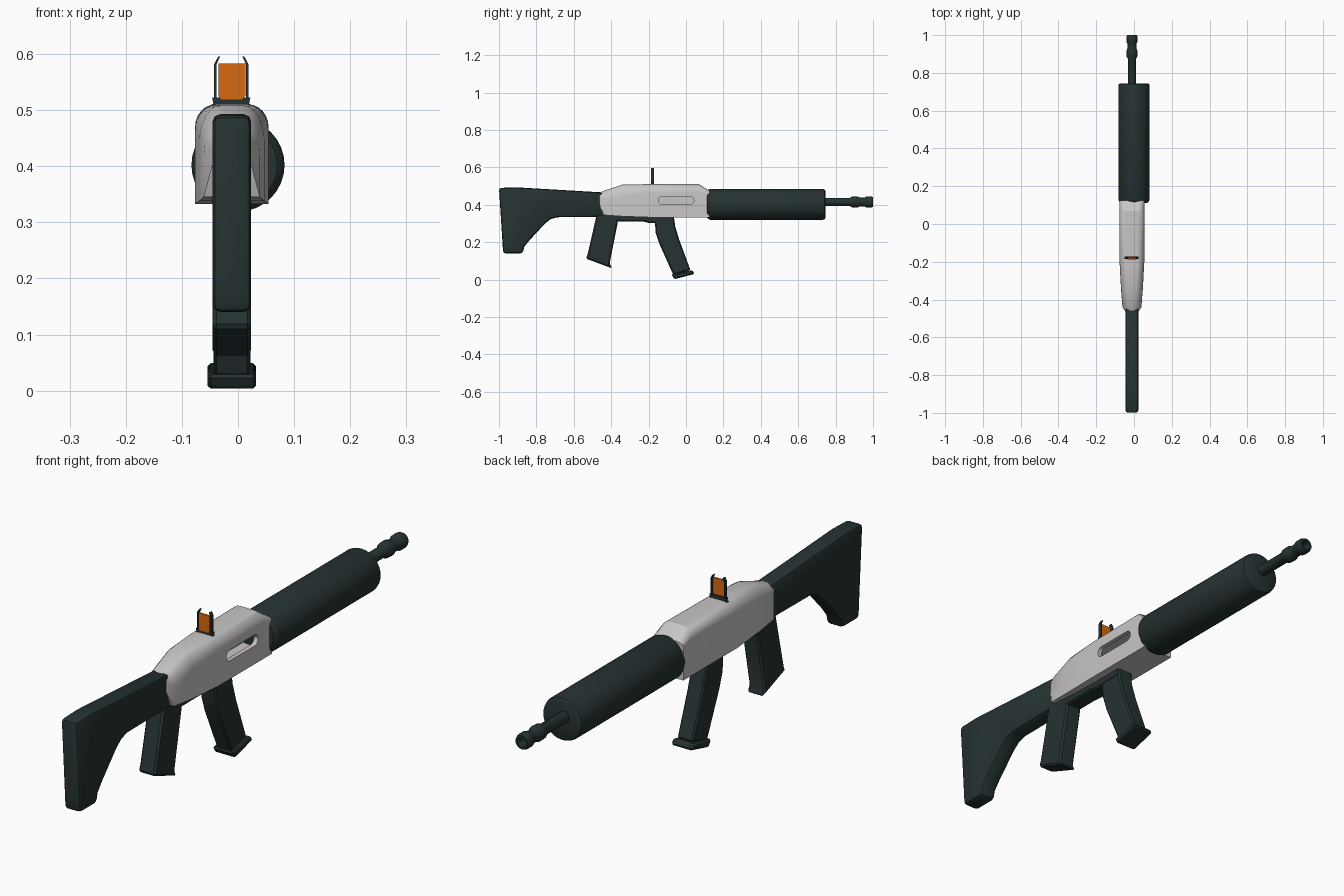
import bpy, bmesh, math

if "Cube" in bpy.data.objects:
    bpy.data.objects.remove(bpy.data.objects["Cube"])

CX = -0.011  # the body sits slightly left of the fore tube


def material(name, rgb):
    m = bpy.data.materials.new(name)
    m.diffuse_color = (*rgb, 1)
    m.use_nodes = True
    m.node_tree.nodes["Principled BSDF"].inputs["Base Color"].default_value = m.diffuse_color
    return m


DARK = material("dark green", (0.019, 0.032, 0.032))
GREY = material("light grey", (0.58, 0.565, 0.56))
ORANGE = material("orange", (0.68, 0.14, 0.005))


def finish(name, bm, mat, bevel=0.0, segments=1, angle=35):
    bmesh.ops.recalc_face_normals(bm, faces=bm.faces)
    me = bpy.data.meshes.new(name)
    bm.to_mesh(me)
    bm.free()
    ob = bpy.data.objects.new(name, me)
    bpy.context.collection.objects.link(ob)
    me.materials.append(mat)
    if bevel:
        b = ob.modifiers.new("bevel", 'BEVEL')
        b.width, b.segments, b.limit_method = bevel, segments, 'ANGLE'
        b.angle_limit = math.radians(40)
        apply_all(ob)
    smooth(ob, angle)
    return ob


def activate(ob):
    bpy.ops.object.select_all(action='DESELECT')
    ob.select_set(True)
    bpy.context.view_layer.objects.active = ob


def apply_all(ob):
    activate(ob)
    for m in list(ob.modifiers):
        bpy.ops.object.modifier_apply(modifier=m.name)


def smooth(ob, angle=35):
    activate(ob)
    bpy.ops.object.shade_smooth_by_angle(angle=math.radians(angle))


def loft(name, rings, mat, **kw):
    """Skin a list of rings that all have the same point count."""
    bm = bmesh.new()
    vs = [[bm.verts.new(p) for p in r] for r in rings]
    n = len(vs[0])
    for a, b in zip(vs, vs[1:]):
        for i in range(n):
            j = (i + 1) % n
            bm.faces.new((a[i], a[j], b[j], b[i]))
    bm.faces.new(vs[0])
    bm.faces.new(vs[-1])
    return finish(name, bm, mat, **kw)


def side_prism(name, pts, half, mat, cx=CX, **kw):
    """Side profile in (y, z), given thickness across x."""
    return loft(name, [[(cx + s * half, y, z) for y, z in pts] for s in (-1, 1)], mat, **kw)


def front_prism(name, pts, y0, y1, mat, **kw):
    """Front profile in (x, z), extruded along y."""
    return loft(name, [[(x, y, z) for x, z in pts] for y in (y0, y1)], mat, **kw)


def lathe(name, prof, cx, cz, sides, mat):
    """Profile of (y, radius) turned round an axis along y."""
    rings = [[(cx + r * math.cos(2 * math.pi * i / sides), y,
               cz + r * math.sin(2 * math.pi * i / sides)) for i in range(sides)]
             for y, r in prof]
    return loft(name, rings, mat)


# Shoulder stock
side_prism("stock", [(-1.0, 0.49), (-0.905, 0.493), (-0.43, 0.465), (-0.43, 0.335),
                     (-0.69, 0.333), (-0.725, 0.322), (-0.755, 0.298), (-0.835, 0.212),
                     (-0.865, 0.175), (-0.873, 0.14), (-0.978, 0.14), (-0.98, 0.18)],
           0.0345, DARK, bevel=0.014, segments=2)


# Receiver: rounded-top sections along y
def section(y, w, bottom, shoulder, top, flat):
    pts = [(-w, bottom), (w, bottom)]
    arc = []
    for i in range(7):
        t = math.pi / 2 * i / 6
        arc.append((flat + (w - flat) * math.cos(t), shoulder + (top - shoulder) * math.sin(t)))
    pts += arc + [(-x, z) for x, z in reversed(arc)]
    return [(CX + x, y, z) for x, z in pts]


receiver = loft("receiver", [section(-0.47, 0.030, 0.42, 0.445, 0.462, 0.008),
                             section(-0.44, 0.050, 0.345, 0.420, 0.474, 0.012),
                             section(-0.34, 0.058, 0.338, 0.445, 0.508, 0.020),
                             section(-0.20, 0.0655, 0.333, 0.462, 0.510, 0.026),
                             section(0.07, 0.0655, 0.333, 0.470, 0.510, 0.030),
                             section(0.125, 0.0655, 0.333, 0.460, 0.474, 0.034)], GREY)

# Hollow inside and the slot on the right side
cavity = side_prism("cavity_cutter", [(-0.30, 0.35), (0.15, 0.35), (0.15, 0.455), (-0.30, 0.455)],
                    0.048, GREY)
slot_pts = []
for cy, start in ((0.022, -90), (-0.127, 90)):
    for i in range(7):
        a = math.radians(start + 30 * i)
        slot_pts.append((cy + 0.021 * math.cos(a), 0.423 + 0.021 * math.sin(a)))
slot = side_prism("slot_cutter", slot_pts, 0.05, GREY, cx=0.05)
for cutter in (cavity, slot):
    m = receiver.modifiers.new("cut", 'BOOLEAN')
    m.operation, m.solver, m.object = 'DIFFERENCE', 'EXACT', cutter
    apply_all(receiver)
    bpy.data.objects.remove(cutter)
smooth(receiver, 30)

# Lower frame under the receiver
side_prism("lower_frame", [(-0.46, 0.35), (-0.064, 0.35), (-0.064, 0.303), (-0.20, 0.303),
                           (-0.23, 0.31), (-0.46, 0.31)], 0.0345, DARK, bevel=0.006)

# Pistol grip with flared foot
side_prism("pistol_grip", [(-0.477, 0.35), (-0.36, 0.35), (-0.366, 0.30), (-0.408, 0.088),
                           (-0.396, 0.06), (-0.535, 0.112), (-0.526, 0.135)],
           0.0345, DARK, bevel=0.007)

# Curved magazine and its base plate
side_prism("magazine", [(-0.168, 0.33), (-0.064, 0.33), (-0.058, 0.285), (-0.037, 0.215),
                        (0.024, 0.05), (-0.068, 0.025), (-0.142, 0.19), (-0.162, 0.25)],
           0.033, DARK, bevel=0.006)
side_prism("magazine_base", [(-0.078, 0.028), (-0.062, 0.002), (0.046, 0.03), (0.034, 0.05)],
           0.0435, DARK, bevel=0.006)

# Fore tube
lathe("fore_tube", [(0.112, 0.070), (0.118, 0.078), (0.13, 0.083), (0.73, 0.083), (0.74, 0.080),
                    (0.745, 0.072)], 0.0, 0.402, 32, DARK)

# Barrel with ribbed muzzle and bore
lathe("barrel", [(0.72, 0.0215), (0.875, 0.0215), (0.888, 0.029), (0.915, 0.030), (0.93, 0.024),
                 (0.955, 0.024), (0.966, 0.030), (0.99, 0.030), (1.0, 0.026), (1.0, 0.018),
                 (0.95, 0.017)], CX, 0.415, 20, DARK)

# Sight: flared base, two bent posts, orange pane
SY0, SY1 = -0.186, -0.172
half_base = [(0.034, 0.522), (0.032, 0.512), (0.044, 0.503), (0.043, 0.495)]
front_prism("sight_base", [(CX + x - 0.001, z) for x, z in half_base]
            + [(CX - x - 0.001, z) for x, z in reversed(half_base)], SY0, SY1, DARK)
post = [(0.0265, 0.518), (0.0305, 0.515), (0.0305, 0.582), (0.023, 0.596),
        (0.020, 0.595), (0.0265, 0.581)]
for side, s in (("left", -1), ("right", 1)):
    front_prism("sight_post_" + side, [(CX - 0.001 + s * x, z) for x, z in post], SY0, SY1, DARK)
front_prism("sight_pane", [(CX - 0.024, 0.525), (CX - 0.018, 0.519), (CX + 0.018, 0.519),
                           (CX + 0.024, 0.525), (CX + 0.024, 0.583), (CX - 0.024, 0.583)],
            -0.188, -0.180, ORANGE)
